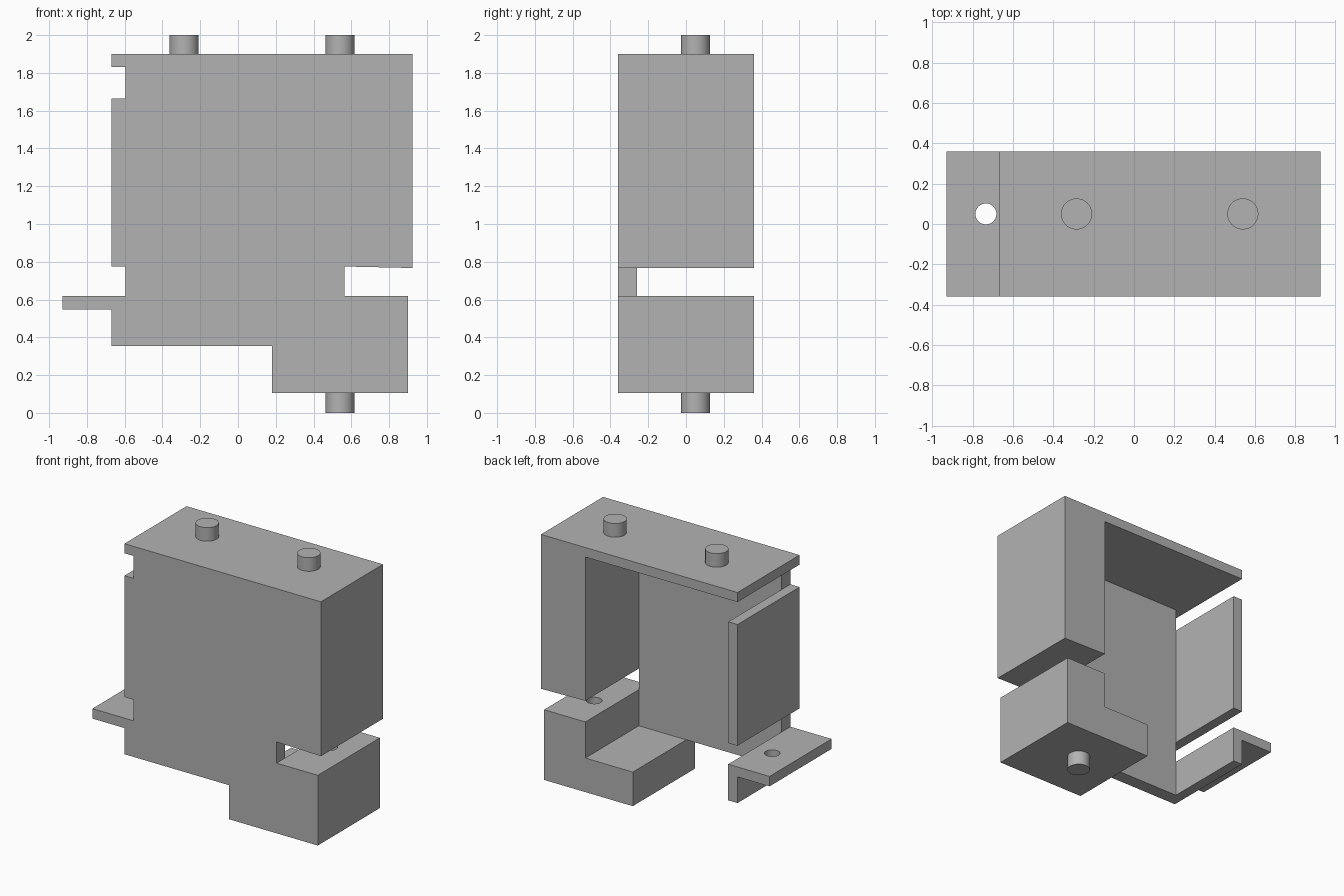
import bpy, bmesh

if "Cube" in bpy.data.objects:
    bpy.data.objects.remove(bpy.data.objects["Cube"], do_unlink=True)

FRONT, BACK, WEB_THICKNESS = -0.36, 0.36, 0.10
AXIS_Y = 0.05          # all pegs and holes share this depth

grey = bpy.data.materials.new("plain_grey")
grey.use_nodes = True
colour = (0.448, 0.448, 0.448, 1)
grey.diffuse_color = colour
grey.node_tree.nodes["Principled BSDF"].inputs["Base Color"].default_value = colour

# Front profile (x, z): a thin web joined to four full-depth parts
left, right = -0.595, 0.565
low, ledge, notch, lid = 0.355, 0.62, 0.775, 1.83
web = [(left, low), (0.18, low), (right, low), (right, ledge), (right, notch),
       (right, lid), (left, lid), (left, 1.665), (left, notch), (left, ledge)]
head = [(-0.67, 1.9), (-0.67, lid), (left, lid), (right, lid),
        (right, notch), (0.925, 0.767), (0.925, 1.9)]
side_panel = [(-0.67, notch), (left, notch), (left, 1.665), (-0.67, 1.665)]
shelf = [(-0.93, 0.547), (-0.67, 0.547), (-0.67, low), (left, low),
         (left, ledge), (-0.93, ledge)]
foot = [(0.18, 0.105), (0.9, 0.105), (0.9, ledge), (right, ledge),
        (right, low), (0.18, low)]


def extrude_back(bm, faces, distance):
    """Extrude faces towards the back and return the new end faces."""
    out = bmesh.ops.extrude_face_region(bm, geom=faces)["geom"]
    verts = [g for g in out if isinstance(g, bmesh.types.BMVert)]
    bmesh.ops.translate(bm, verts=verts, vec=(0, distance, 0))
    return [g for g in out if isinstance(g, bmesh.types.BMFace)]


def build_body():
    bm = bmesh.new()
    corners = {}
    for outline in (web, head, side_panel, shelf, foot):
        for p in outline:
            if p not in corners:
                corners[p] = bm.verts.new((p[0], FRONT, p[1]))
        bm.faces.new([corners[p] for p in outline])
    ends = extrude_back(bm, bm.faces[:], WEB_THICKNESS)
    # The web is the only cell touching both side edges
    deep = [f for f in ends if len(f.verts) != len(web)]
    extrude_back(bm, deep, BACK - FRONT - WEB_THICKNESS)
    bmesh.ops.recalc_face_normals(bm, faces=bm.faces[:])
    bmesh.ops.dissolve_limit(bm, angle_limit=0.002, verts=bm.verts[:], edges=bm.edges[:])
    mesh = bpy.data.meshes.new("body")
    bm.to_mesh(mesh)
    bm.free()
    obj = bpy.data.objects.new("body", mesh)
    bpy.context.collection.objects.link(obj)
    mesh.materials.append(grey)
    return obj


def cylinder(name, x, bottom, top, radius):
    bpy.ops.mesh.primitive_cylinder_add(
        vertices=48, radius=radius, depth=top - bottom,
        location=(x, AXIS_Y, (top + bottom) / 2))
    obj = bpy.context.object
    obj.name = name
    obj.data.materials.append(grey)
    bpy.ops.object.shade_smooth_by_angle()
    return obj


body = build_body()

# Holes: through the shelf, and blind into the foot
for name, x, bottom in (("shelf_hole", -0.735, 0.45), ("foot_hole", 0.71, 0.37)):
    cutter = cylinder(name, x, bottom, 0.7, 0.052)
    cutter.hide_render = True
    cut = body.modifiers.new(name, 'BOOLEAN')
    cut.operation = 'DIFFERENCE'
    cut.solver = 'EXACT'
    cut.object = cutter
    bpy.context.view_layer.objects.active = body
    bpy.ops.object.modifier_apply(modifier=name)
    bpy.data.objects.remove(cutter, do_unlink=True)

# Pegs above and below
cylinder("top_peg_right", -0.285, 1.9, 2.0, 0.077)
cylinder("top_peg_left", 0.54, 1.9, 2.0, 0.077)
cylinder("bottom_peg", 0.54, 0.0, 0.105, 0.077)
